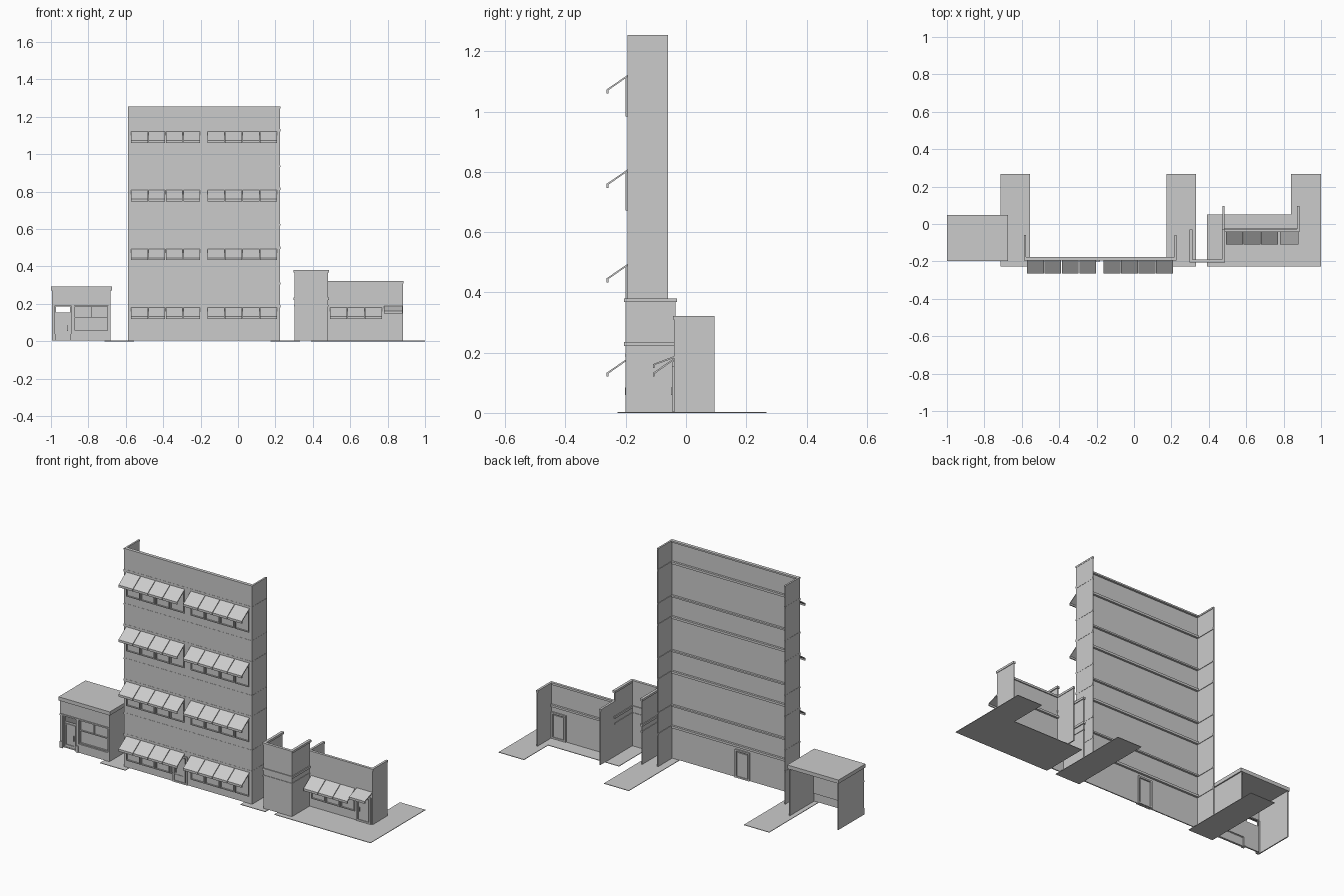
import bpy, bmesh
from mathutils import Vector

cube = bpy.data.objects.get("Cube")
if cube:
    bpy.data.objects.remove(cube)

grey = bpy.data.materials.new("plain_grey")
grey.use_nodes = True
COLOUR = (0.6, 0.6, 0.6, 1)
grey.diffuse_color = COLOUR
grey.node_tree.nodes["Principled BSDF"].inputs["Base Color"].default_value = COLOUR


def finish(name, bm):
    bmesh.ops.recalc_face_normals(bm, faces=bm.faces)
    mesh = bpy.data.meshes.new(name)
    bm.to_mesh(mesh)
    bm.free()
    mesh.materials.append(grey)
    obj = bpy.data.objects.new(name, mesh)
    bpy.context.collection.objects.link(obj)
    return obj


def boxes(name, *spans):
    """One object from boxes given as (x0, x1, y0, y1, z0, z1)."""
    bm = bmesh.new()
    for x0, x1, y0, y1, z0, z1 in spans:
        new = bmesh.ops.create_cube(bm, size=1)["verts"]
        for v in new:
            v.co = Vector(((x0 + x1) / 2 + v.co.x * (x1 - x0),
                           (y0 + y1) / 2 + v.co.y * (y1 - y0),
                           (z0 + z1) / 2 + v.co.z * (z1 - z0)))
    return finish(name, bm)


def prism(name, outline, place, offset):
    bm = bmesh.new()
    face = bm.faces.new([bm.verts.new(place(a, b)) for a, b in outline])
    new = bmesh.ops.extrude_face_region(bm, geom=[face])["geom"]
    moved = [g for g in new if isinstance(g, bmesh.types.BMVert)]
    bmesh.ops.translate(bm, verts=moved, vec=offset)
    return finish(name, bm)


def awning(name, x0, x1, y, z, reach=0.07, drop=0.048):
    """Sloping panel with a short lip on its outer edge."""
    t = 0.006
    outline = [(y, z), (y - reach, z - drop), (y - reach, z - drop - 0.013),
               (y - reach + t, z - drop - 0.013), (y - reach + t, z - drop - t / 2), (y, z - t)]
    return prism(name, outline, lambda a, b: (x0, a, b), (x1 - x0, 0, 0))


def frame(x0, x1, y0, y1, z0, z1, t):
    """Four bars around a rectangle that faces the front."""
    return [(x0, x0 + t, y0, y1, z0, z1), (x1 - t, x1, y0, y1, z0, z1),
            (x0 + t, x1 - t, y0, y1, z0, z0 + t), (x0 + t, x1 - t, y0, y1, z1 - t, z1)]


def door(name, x0, x1, y, top):
    """Framed door that shows on both sides of a thin wall."""
    bars = frame(x0, x1, y - 0.007, y + 0.014, 0.004, top, 0.009)
    leaf = (x0 + 0.015, x1 - 0.015, y - 0.003, y + 0.010, 0.012, top - 0.016)
    handle = (x0 + 0.018, x0 + 0.023, y - 0.009, y, 0.06, 0.085)
    return boxes(name, *bars, leaf, handle)


def window_row(name, x0, y, z0, z1, count):
    bars = []
    for i in range(count):
        a = x0 + i * PITCH
        bars += frame(a + 0.003, a + PITCH - 0.003, y - 0.006, y, z0, z1, 0.005)
    return boxes(name, *bars)


PITCH = 0.0935
W = 0.006

# Pavement plates
boxes("pavement_left", (-0.715, -0.555, -0.228, 0.268, 0, 0.003))
boxes("pavement_middle", (0.175, 0.332, -0.228, 0.268, 0, 0.003))
prism("pavement_corner", [(0.39, -0.228), (1, -0.228), (1, 0.268), (0.84, 0.268),
                          (0.84, 0.05), (0.39, 0.05)],
      lambda a, b: (a, b, 0), (0, 0, 0.003))

# Tall building: front wall with two short wings, open at the back
L, R, F, B, STOREY = -0.587, 0.225, -0.194, -0.06, 0.3135
TOP = 4 * STOREY
boxes("tower_block_walls", (L, R, F, F + W, 0.003, TOP),
      (L, L + W, F + W, B, 0.003, TOP), (R - W, R, F + W, B, 0.003, TOP))
for floor in range(4):
    base = floor * STOREY
    ledges = []
    for z, h in ((base + 0.181, 0.013), (base + STOREY - 0.009, 0.009)):
        ledges += [(L + W, R - W, F + W, F + 0.018, z, z + h),
                   (L - 0.001, R + 0.001, F - 0.001, F, z, z + h),
                   (L - 0.001, L + 0.009, F, B, z, z + h),
                   (R - 0.009, R + 0.001, F, B, z, z + h)]
    boxes(f"floor_ledges_{floor}", *ledges)
    for side, start in (("right", -0.574), ("left", -0.164)):
        window_row(f"windows_{side}_{floor}", start, F, base + 0.044, base + 0.172, 4)
        for i in range(4):
            a = start + i * PITCH
            awning(f"awning_{side}_{floor}_{i}", a + 0.001, a + PITCH - 0.002, F, base + 0.181)
door("tower_block_door", -0.275, -0.183, F, 0.165)

# Corner tower
x0, x1, f, b, top = 0.302, 0.482, -0.2, -0.035, 0.38
boxes("corner_tower_walls", (x0, x1, f, f + W, 0.003, top),
      (x0, x0 + W, f + W, b, 0.003, top), (x1 - W, x1, f + W, b, 0.003, top))
for name, z, h, out in (("corner_tower_cap", 0.368, 0.012, 0.005),
                        ("corner_tower_band", 0.222, 0.013, 0.005),
                        ("corner_tower_lower_band", 0.186, 0.009, 0.003)):
    boxes(name, (x0 - out, x1 + out, f - out, f + W + out, z, z + h),
          (x0 - out, x0 + W + out, f, b + out, z, z + h),
          (x1 - W - out, x1 + out, f, b + out, z, z + h))

# Low wing beside the tower
x2, f2, b2, top2 = 0.882, -0.04, 0.095, 0.322
boxes("low_wing_walls", (x1 - W, x2, f2, f2 + W, 0.003, top2),
      (x1 - W, x1, f2 + W, b2, 0.003, top2), (x2 - W, x2, f2 + W, b2, 0.003, top2))
boxes("low_wing_cap", (x1, x2 + 0.003, f2 - 0.003, f2 + 0.012, 0.31, top2),
      (x1 - 0.01, x1 + 0.003, f2, b2, 0.31, top2),
      (x2 - 0.01, x2 + 0.003, f2, b2, 0.31, top2))
boxes("low_wing_ledge", (x1, x2 - W, f2 + W, f2 + 0.018, 0.186, 0.198))
window_row("low_wing_windows", 0.492, f2, 0.052, 0.172, 3)
for i in range(3):
    awning(f"low_wing_awning_{i}", 0.492 + i * PITCH, 0.489 + (i + 1) * PITCH, f2, 0.181)
awning("low_wing_door_awning", 0.781, 0.88, f2, 0.188, drop=0.026)
door("low_wing_door", 0.782, 0.874, f2, 0.155)

# Small shop, open at the back
sl, sr, sf, sb = -0.995, -0.682, -0.19, 0.042
boxes("shop_roof", (-1, -0.675, -0.197, 0.047, 0.272, 0.293))
boxes("shop_side_walls", (sl, sl + W, sf, sb, 0.003, 0.272), (sr - W, sr, sf, sb, 0.003, 0.272))
boxes("shop_front_wall", (sl, sr, sf, sf + W, 0.192, 0.272),
      (sl, sl + 0.016, sf, sf + 0.012, 0.003, 0.192),
      (sr - 0.01, sr, sf, sf + 0.012, 0.003, 0.192),
      (-0.893, -0.877, sf, sf + 0.02, 0.003, 0.192),
      (-0.877, sr, sf, sf + 0.012, 0.003, 0.052))
boxes("shop_plinths", (sl, sl + 0.02, sf - 0.005, sf, 0.003, 0.04),
      (-0.895, -0.877, sf - 0.005, sf, 0.003, 0.04))
boxes("shop_fascia_trim", (sl, sr, sf - 0.004, sf, 0.19, 0.198))
boxes("shop_door", *frame(-0.979, -0.893, -0.18, -0.172, 0.003, 0.192, 0.006),
      (-0.973, -0.899, -0.178, -0.174, 0.15, 0.155),
      (-0.973, -0.899, -0.178, -0.172, 0.009, 0.15),
      *frame(-0.968, -0.904, -0.182, -0.178, 0.02, 0.144, 0.005),
      (-0.914, -0.91, -0.187, -0.178, 0.055, 0.085))
boxes("shop_window", *frame(-0.877, -0.692, -0.184, -0.176, 0.052, 0.192, 0.006),
      (-0.871, -0.698, -0.183, -0.177, 0.126, 0.131),
      (-0.787, -0.782, -0.183, -0.177, 0.131, 0.186),
      (-0.877, -0.692, -0.172, -0.168, 0.052, 0.192))
